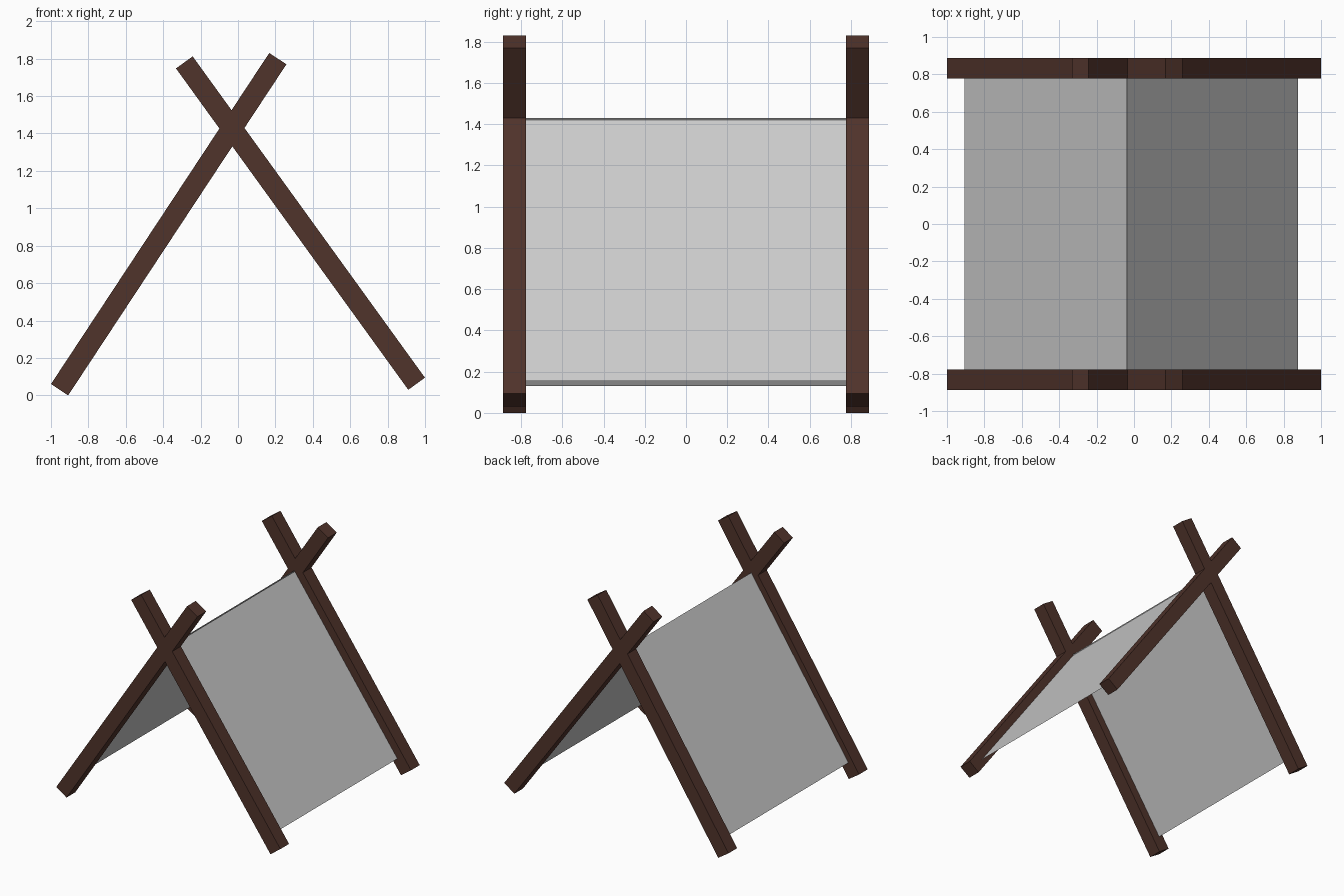
import bpy
import bmesh
from math import atan2
from mathutils import Vector

if "Cube" in bpy.data.objects:
    bpy.data.objects.remove(bpy.data.objects["Cube"])

THICK = 0.11      # square pole section
POLE_Y = 0.832    # pole frames at front and back

wood = bpy.data.materials.new("dark_wood")
wood.diffuse_color = (0.08, 0.033, 0.024, 1)
wood.use_nodes = True
wood.node_tree.nodes["Principled BSDF"].inputs["Base Color"].default_value = wood.diffuse_color


def pole(name, foot, tip, y):
    """Square timber running from foot to tip, given as (x, z)."""
    a, b = Vector((foot[0], y, foot[1])), Vector((tip[0], y, tip[1]))
    d = b - a
    bpy.ops.mesh.primitive_cube_add(size=1, location=(a + b) / 2,
                                    rotation=(0, atan2(d.x, d.z), 0))
    ob = bpy.context.object
    ob.name = name
    ob.scale = (THICK, THICK, d.length)
    bpy.ops.object.transform_apply(location=False, rotation=False, scale=True)
    ob.data.materials.append(wood)


def sheet(name, top, bottom, half=0.78):
    """Flat cloth panel stretched between the two pole frames."""
    bm = bmesh.new()
    bm.faces.new([bm.verts.new((x, y, z)) for (x, z), y in
                  ((top, -half), (bottom, -half), (bottom, half), (top, half))])
    if bm.faces[:]:
        bm.normal_update()
        if next(iter(bm.faces)).normal.z < 0:
            bmesh.ops.reverse_faces(bm, faces=bm.faces[:])
    me = bpy.data.meshes.new(name)
    bm.to_mesh(me)
    bm.free()
    bpy.context.collection.objects.link(bpy.data.objects.new(name, me))


# crossed poles at each end
for end, y in (("front", -POLE_Y), ("back", POLE_Y)):
    pole(end + "_left_pole", (-0.954, 0.03), (0.213, 1.80), y)
    pole(end + "_right_pole", (0.955, 0.062), (-0.287, 1.78), y)

# cloth panels
sheet("left_cloth", (-0.038, 1.43), (-0.905, 0.13))
sheet("right_cloth", (-0.038, 1.42), (0.878, 0.155))
